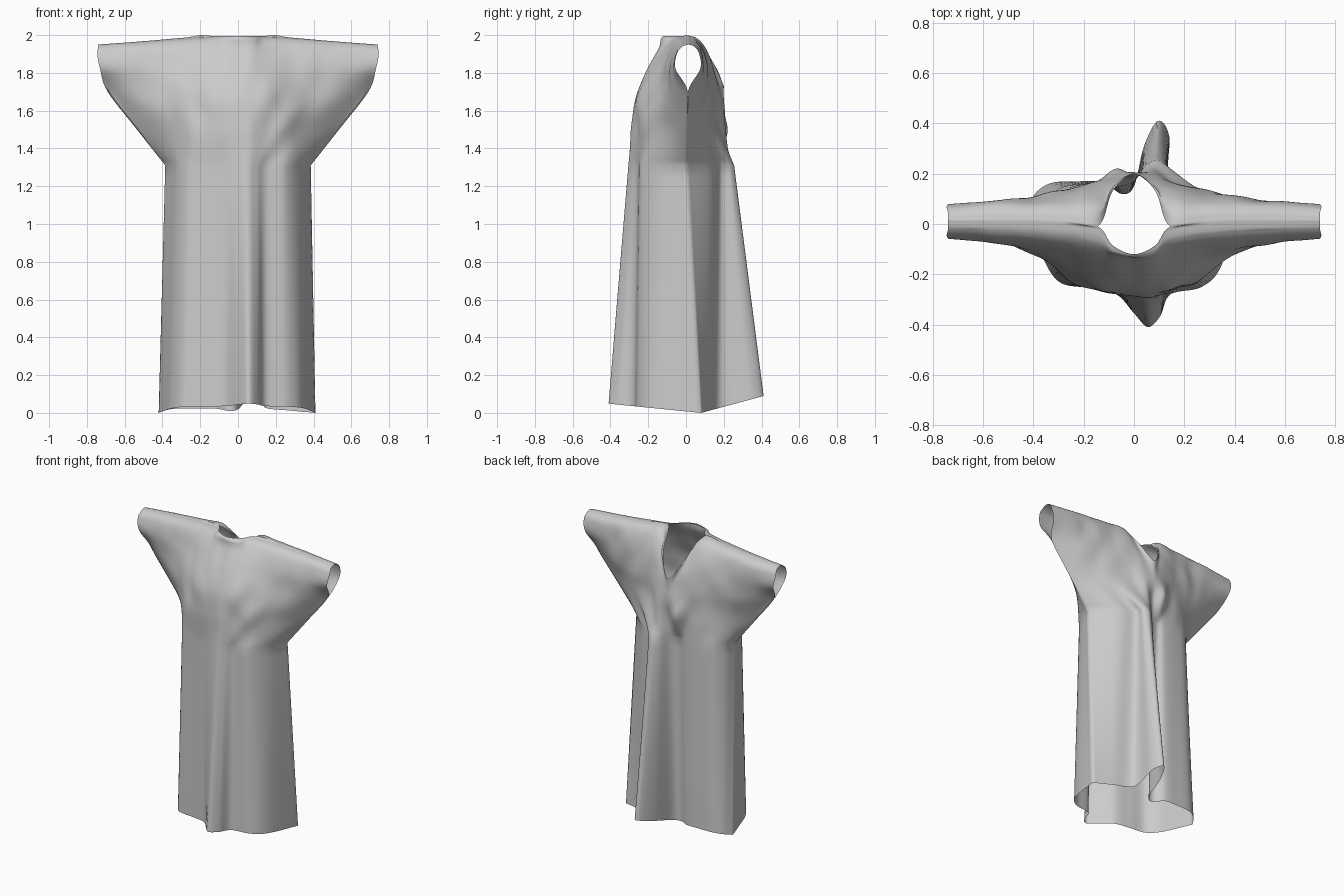
import bpy, bmesh
from mathutils import Vector, noise

if "Cube" in bpy.data.objects:
    bpy.data.objects.remove(bpy.data.objects["Cube"])

COLS, ROWS, SKIRT = 8, 7, 20   # samples per column span, upper row span, skirt


def spline(pts, t):
    """Catmull-Rom through pts, t in 0..len-1."""
    i = min(int(t), len(pts) - 2)
    f = t - i
    b, c = pts[i], pts[i + 1]
    a = pts[i - 1] if i else b * 2 - c
    d = pts[i + 2] if i + 2 < len(pts) else c * 2 - b
    return 0.5 * (2 * b + (c - a) * f + (2 * a - 5 * b + 4 * c - d) * f * f
                  + (3 * b - a - 3 * c + d) * f ** 3)


def full(xs, ys, zs):
    """Mirror a half row (centre to edge) into a row from left to right."""
    half = [Vector(p) for p in zip(xs, ys, zs)]
    return [Vector((-p.x, p.y, p.z)) for p in half[:0:-1]] + half


def flat(pts, z):
    return [Vector((x, y, z(y))) for x, y in pts]


# hem and armpit sections, left seam to right seam
hem_front = flat([(-.42, .08), (-.385, -.05), (-.35, -.16), (-.29, -.235), (-.18, -.255),
                  (-.07, -.28), (0, -.355), (.055, -.41), (.105, -.365), (.145, -.28),
                  (.27, -.25), (.35, -.16), (.41, .08)], lambda y: .1 * (.08 - y))
hem_back = flat([(-.42, .08), (-.38, .135), (-.32, .165), (-.22, .17), (-.12, .165),
                 (-.05, .12), (0, .15), (.04, .31), (.095, .41), (.14, .35),
                 (.145, .18), (.28, .125), (.41, .08)], lambda y: .27 * (y - .08))
arm_front = flat([(-.385, 0), (-.355, -.08), (-.315, -.17), (-.26, -.225), (-.17, -.25),
                  (-.08, -.268), (-.01, -.29), (.05, -.305), (.10, -.285), (.15, -.255),
                  (.25, -.235), (.33, -.14), (.385, 0)], lambda y: 1.31)
arm_back = flat([(-.385, 0), (-.36, .08), (-.30, .14), (-.21, .16), (-.11, .165),
                 (-.06, .15), (0, .17), (.045, .23), (.09, .255), (.125, .235),
                 (.14, .18), (.25, .135), (.385, 0)], lambda y: 1.31)

# chest-to-shoulder half rows: x, z, front y, back y, back z at the two neck columns
upper = [
    ((0, .07, .15, .24, .33, .43, .535), (1.52, 1.52, 1.52, 1.52, 1.52, 1.51, 1.50),
     (-.285, -.283, -.262, -.235, -.16, -.08, .005),
     (.19, .215, .17, .145, .11, .06, .005), (1.45, 1.47)),
    ((0, .07, .15, .26, .40, .55, .69), (1.67, 1.67, 1.67, 1.67, 1.68, 1.69, 1.70),
     (-.265, -.265, -.25, -.19, -.12, -.065, .01),
     (.2, .2, .165, .14, .11, .07, .01), (1.56, 1.59)),
    ((0, .07, .15, .28, .42, .58, .73), (1.82, 1.82, 1.82, 1.82, 1.82, 1.82, 1.82),
     (-.20, -.20, -.18, -.13, -.095, -.075, -.055),
     (.2, .18, .145, .125, .105, .09, .075), (1.64, 1.71)),
    ((0, .075, .15, .29, .44, .6, .745), (1.93, 1.93, 1.93, 1.925, 1.92, 1.91, 1.90),
     (-.14, -.135, -.11, -.085, -.065, -.055, -.048),
     (.2, .155, .1, .09, .085, .08, .07), (1.69, 1.80)),
    ((0, .085, .145, .3, .45, .6, .74), (1.995, 1.995, 1.995, 1.985, 1.972, 1.96, 1.95),
     (-.12, -.085, -.01, .01, .015, .015, .015),
     (.2, .13, -.01, .01, .015, .015, .015), (1.73, 1.87)),
]


def panel(hem, arm, back):
    """Sampled grid of points for the front or back cloth."""
    net = [arm]
    for x, z, yf, yb, zn in upper:
        net.append(full(x, yb, zn + z[2:]) if back else full(x, yf, z))
    # extra row rounds the cloth over the shoulder
    e, f = net[-2], net[-1]
    net.insert(-1, [Vector((b.x, a.y + (b.y - a.y) * .45, a.z + (b.z - a.z) * .78))
                    for a, b in zip(e, f)])
    n = 12 * COLS
    across = lambda row: [spline(row, i / COLS) for i in range(n + 1)]
    hem, net = across(hem), [across(r) for r in net]
    grid = [[h.lerp(a, j / SKIRT) for h, a in zip(hem, net[0])] for j in range(SKIRT)]
    for j in range(ROWS * (len(net) - 1) + 1):
        grid.append([spline([r[i] for r in net], j / ROWS) for i in range(n + 1)])
    # soft wrinkles around chest and sleeves
    for row in grid[SKIRT + 1:-ROWS]:
        for i in range(3, n - 2):
            p = row[i]
            fade = min(1, (p.z - 1.31) * 5) * min(1, i / 15, (n - i) / 15)
            p.y += .009 * fade * noise.noise(Vector((p.x * 9, 5 * back, p.z * 6)))
    return grid


front = panel(hem_front, arm_front, False)
rear = panel(hem_back, arm_back, True)

# close the side seams up to the cuff and the shoulder seams out from the neck
n = 12 * COLS
seam = [(j, i) for j in range(SKIRT + 2 * ROWS + 1) for i in (0, n)]
seam += [(len(front) - 1, i) for i in range(n + 1) if abs(i - n // 2) >= 2 * COLS]
for j, i in seam:
    m = (front[j][i] + rear[j][i]) / 2
    front[j][i], rear[j][i] = m, m.copy()

bm = bmesh.new()
for grid in (front, rear):
    vs = [[bm.verts.new(p) for p in row] for row in grid]
    for a, b in zip(vs, vs[1:]):
        for i in range(n):
            bm.faces.new((a[i], a[i + 1], b[i + 1], b[i]))
bmesh.ops.remove_doubles(bm, verts=bm.verts, dist=1e-5)
bmesh.ops.recalc_face_normals(bm, faces=bm.faces)
for face in bm.faces:
    face.smooth = True
mesh = bpy.data.meshes.new("tunic")
bm.to_mesh(mesh)
bm.free()
tunic = bpy.data.objects.new("tunic", mesh)
bpy.context.collection.objects.link(tunic)
